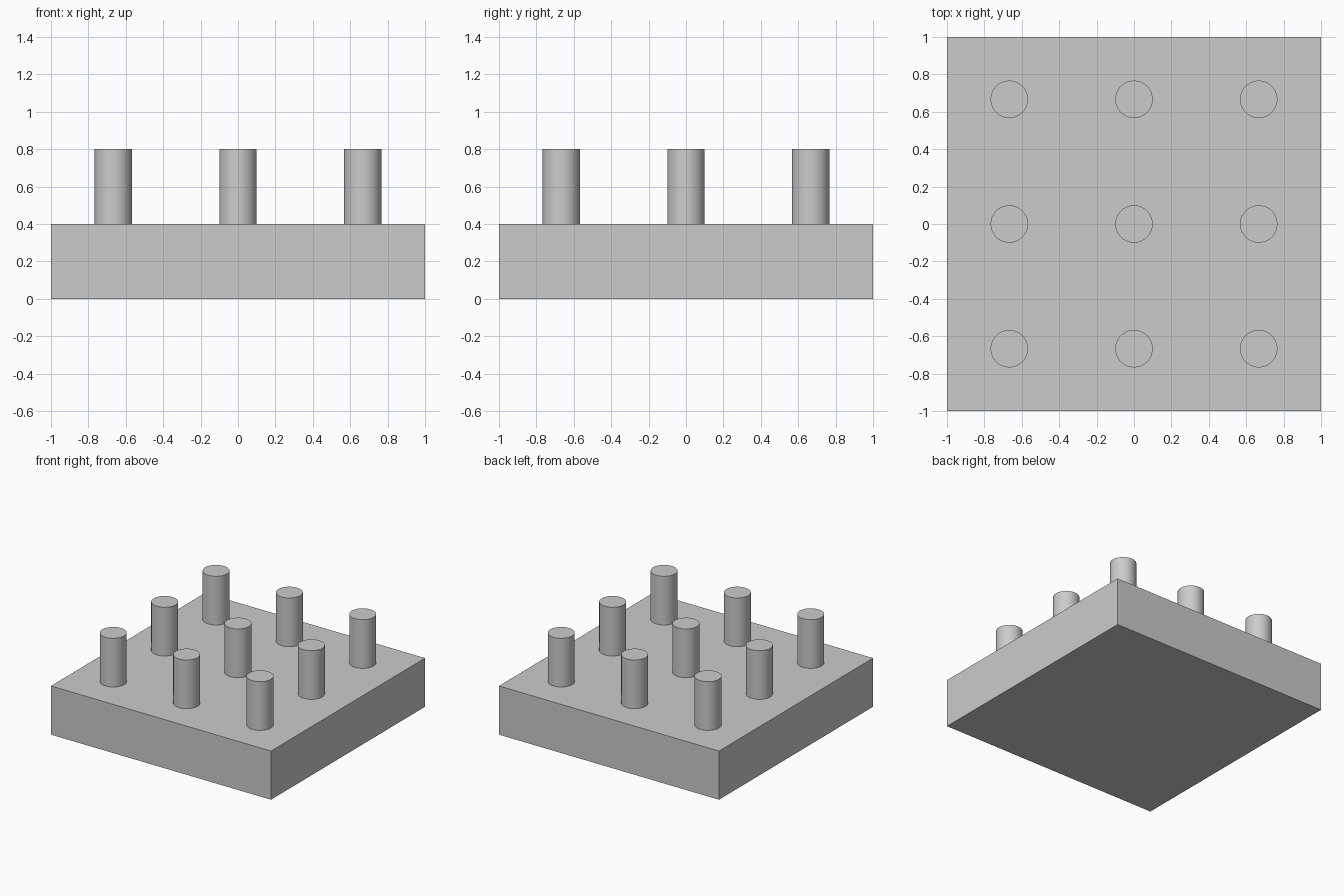
import bpy
import math

cube = bpy.data.objects.get("Cube")
if cube:
    bpy.data.objects.remove(cube, do_unlink=True)

GREY = (0.6, 0.6, 0.6, 1.0)
BASE_HEIGHT = 0.4
PEG_HEIGHT = 0.4
PEG_RADIUS = 0.1
SPACING = 2 / 3

grey = bpy.data.materials.new("plain grey")
grey.use_nodes = True
grey.diffuse_color = GREY
grey.node_tree.nodes["Principled BSDF"].inputs["Base Color"].default_value = GREY


def finish(name):
    obj = bpy.context.object
    obj.name = name
    obj.data.materials.append(grey)
    return obj


# Square base slab
bpy.ops.mesh.primitive_cube_add(size=1, location=(0, 0, BASE_HEIGHT / 2))
base = finish("base_slab")
base.scale = (2, 2, BASE_HEIGHT)
bpy.ops.object.transform_apply(location=False, rotation=False, scale=True)

# Three by three grid of round pegs standing on the slab
rows = {"front": -1, "middle": 0, "back": 1}
columns = {"right": -1, "centre": 0, "left": 1}
for row, y in rows.items():
    for column, x in columns.items():
        bpy.ops.mesh.primitive_cylinder_add(
            vertices=64, radius=PEG_RADIUS, depth=PEG_HEIGHT,
            location=(x * SPACING, y * SPACING, BASE_HEIGHT + PEG_HEIGHT / 2))
        finish(f"peg_{row}_{column}")
        bpy.ops.object.shade_smooth_by_angle(angle=math.radians(30))
